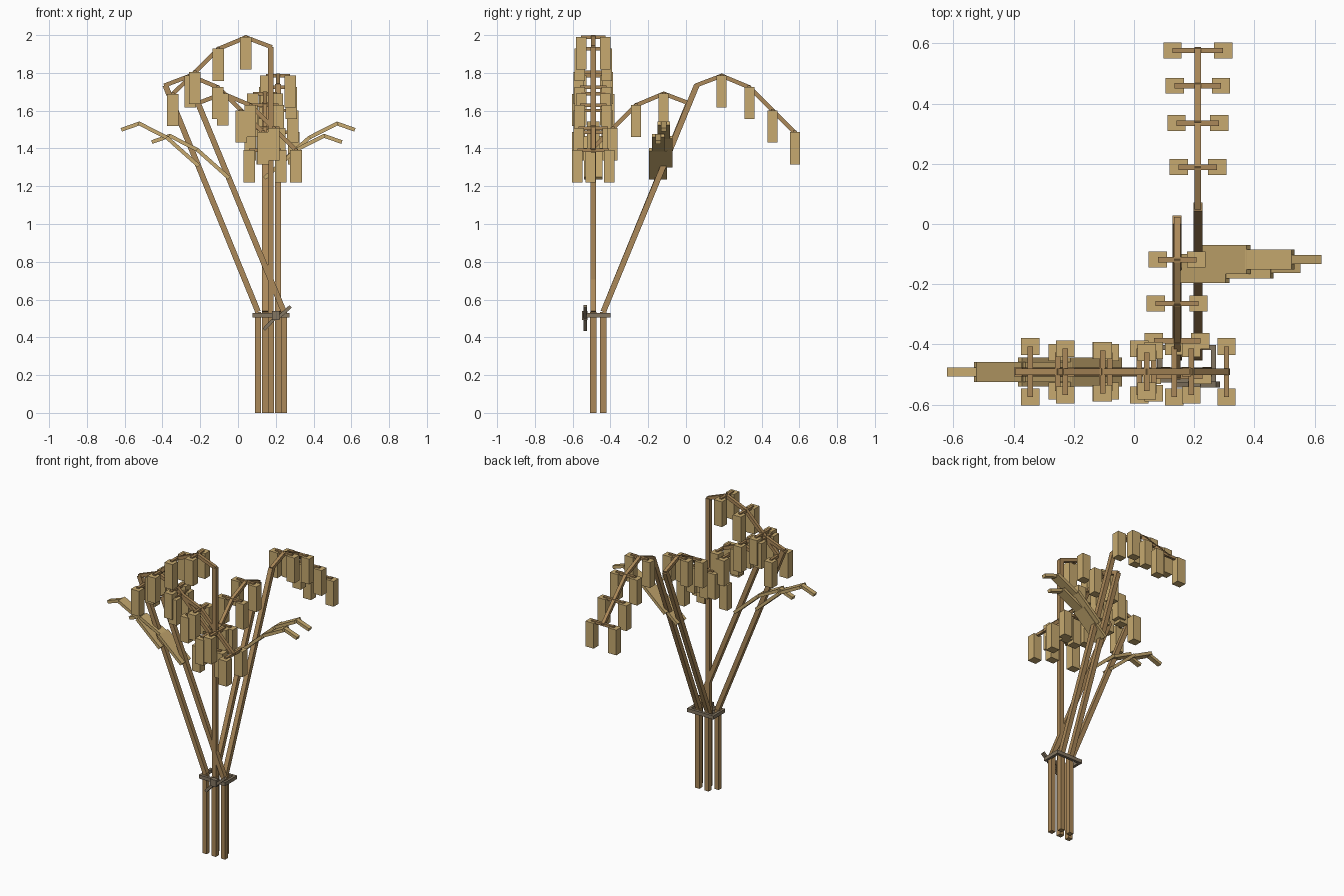
import bpy
import bmesh
from mathutils import Vector, Matrix

cube = bpy.data.objects.get("Cube")
if cube:
    bpy.data.objects.remove(cube, do_unlink=True)


def material(name, rgb):
    m = bpy.data.materials.new(name)
    m.use_nodes = True
    m.diffuse_color = (*rgb, 1)
    m.node_tree.nodes["Principled BSDF"].inputs["Base Color"].default_value = (*rgb, 1)
    return m


STALK = material("stalk brown", (0.41, 0.25, 0.10))
STRAW = material("straw tan", (0.57, 0.40, 0.16))
TWINE = material("twine grey", (0.23, 0.18, 0.12))


def box(bm, centre, size, rot=Matrix.Identity(4)):
    mat = Matrix.Translation(centre) @ rot @ Matrix.Diagonal((*size, 1))
    bmesh.ops.create_cube(bm, size=1, matrix=mat)


def bar(bm, a, b, width, thick, side, extra=0.0):
    """Box from a to b; width runs along the side axis."""
    a, b, side = Vector(a), Vector(b), Vector(side)
    along = (b - a).normalized()
    normal = along.cross(side).normalized()
    rot = Matrix((along, side, normal)).transposed().to_4x4()
    box(bm, (a + b) / 2, ((b - a).length + extra, width, thick), rot)


def finish(bm, name, mat):
    mesh = bpy.data.meshes.new(name)
    bmesh.ops.recalc_face_normals(bm, faces=bm.faces)
    bm.to_mesh(mesh)
    bm.free()
    mesh.materials.append(mat)
    obj = bpy.data.objects.new(name, mesh)
    bpy.context.collection.objects.link(obj)


KNEE = 0.535                                    # height where stalks fan out
ARCH = [(0, 0), (0.132, 0.05), (0.278, -0.011), (0.402, -0.134), (0.519, -0.25)]
SPREAD = [0.064, 0.071, 0.077, 0.084]           # kernel offset from the arch
LEAF = [(0, 0), (0.165, 0.147), (0.312, 0.222), (0.403, 0.19)]
LEAF_WIDTH = [0.096, 0.066, 0.03]

# name, foot, top of the stem, arch direction, leaf (height, x direction)
PLANTS = [
    ("middle", (0.174, -0.491), (0.174, -0.491, 1.938), (-1, 0, 0), None),
    ("right", (0.106, -0.491), (-0.385, -0.491, 1.735), (1, 0, 0), (1.31, -1)),
    ("left", (0.243, -0.491), (-0.212, -0.491, 1.64), (1, 0, 0), (1.245, -1)),
    ("back_left", (0.212, -0.438), (0.212, 0.057, 1.735), (0, 1, 0), (1.31, 1)),
    ("back_right", (0.143, -0.438), (0.143, 0.014, 1.64), (0, -1, 0), (1.245, 1)),
]

for name, (fx, fy), top, heading, leaf in PLANTS:
    foot, knee, top = Vector((fx, fy, 0)), Vector((fx, fy, KNEE)), Vector(top)
    heading = Vector(heading)
    side = Vector((-heading.y, heading.x, 0))

    # Stem: upright foot and leaning upper length
    bm = bmesh.new()
    bar(bm, foot, knee, 0.032, 0.032, side)
    bar(bm, knee, top, 0.03, 0.03, side)
    finish(bm, name + "_stem", STALK)

    # Drooping arch with a crossbar at each bend
    points = [top + heading * d + Vector((0, 0, h)) for d, h in ARCH]
    bm = bmesh.new()
    for a, b in zip(points, points[1:]):
        bar(bm, a, b, 0.022, 0.022, side, 0.012)
    for p, s in zip(points[1:], SPREAD):
        bar(bm, p - side * s, p + side * s, 0.018, 0.018, (0, 0, 1))
    finish(bm, name + "_arch", STALK)

    # Kernels hanging from the crossbar ends
    bm = bmesh.new()
    size = (0.061, 0.053, 0.17) if abs(heading.y) else (0.061, 0.056, 0.17)
    for p, s in zip(points[1:], SPREAD):
        for sign in (-1, 1):
            box(bm, p + side * s * sign - Vector((0, 0, 0.084)), size)
    finish(bm, name + "_kernels", STRAW)

    # Bent, tapering leaf growing from the stem
    if leaf:
        height, turn = leaf
        root = knee.lerp(top, (height - KNEE) / (top.z - KNEE))
        points = [root + Vector((turn * d, 0, h)) for d, h in LEAF]
        bm = bmesh.new()
        for a, b, w in zip(points, points[1:], LEAF_WIDTH):
            bar(bm, a, b, w, 0.02, (0, 1, 0), 0.008)
        finish(bm, name + "_leaf", STRAW)

# Twine band around the bundle
bm = bmesh.new()
for y in (-0.518, -0.41):
    box(bm, (0.175, y, 0.518), (0.196, 0.018, 0.024))
for x in (0.086, 0.264):
    box(bm, (x, -0.464, 0.518), (0.018, 0.09, 0.024))
finish(bm, "twine_band", TWINE)

# Knot with two loose ends
bm = bmesh.new()
box(bm, (0.2, -0.536, 0.516), (0.042, 0.03, 0.046))
bar(bm, (0.19, -0.533, 0.497), (0.137, -0.533, 0.441), 0.02, 0.018, (0, 1, 0))
bar(bm, (0.21, -0.533, 0.502), (0.279, -0.533, 0.564), 0.02, 0.018, (0, 1, 0))
finish(bm, "twine_knot", TWINE)
